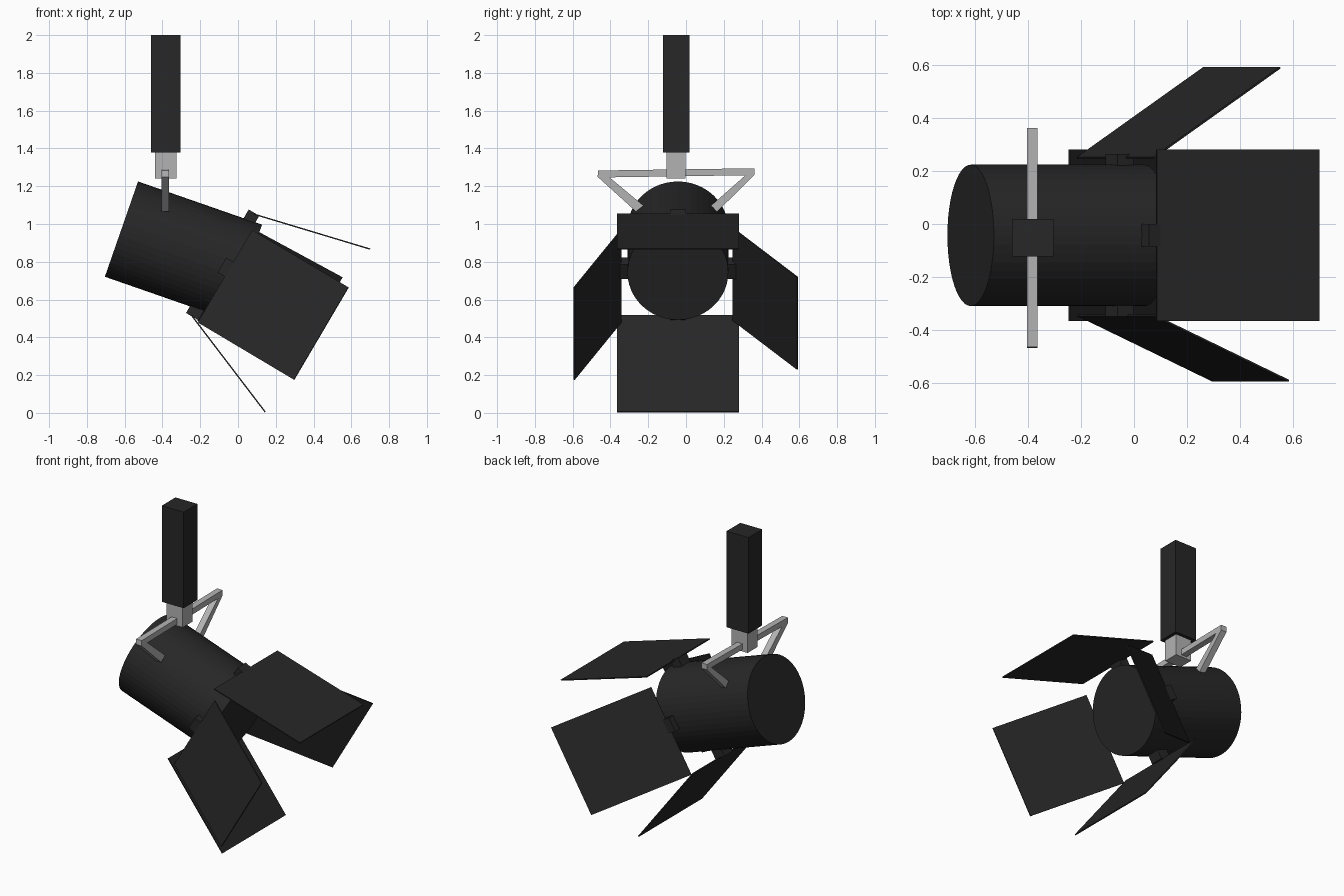
import bpy, bmesh
from math import sin, cos, radians
from mathutils import Vector, Matrix

if "Cube" in bpy.data.objects:
    bpy.data.objects.remove(bpy.data.objects["Cube"])

YC = -0.043                      # centre plane of the lamp
CAN_TILT, DOOR_TILT = radians(19.2), radians(30.5)


def material(name, c):
    m = bpy.data.materials.new(name)
    m.diffuse_color = (c, c, c, 1)
    m.use_nodes = True
    m.node_tree.nodes["Principled BSDF"].inputs["Base Color"].default_value = m.diffuse_color
    return m


BLACK = material("black_metal", 0.02)
GREY = material("grey_metal", 0.45)


def finish(name, bm, mat):
    bmesh.ops.recalc_face_normals(bm, faces=bm.faces)
    me = bpy.data.meshes.new(name)
    bm.to_mesh(me)
    bm.free()
    me.materials.append(mat)
    ob = bpy.data.objects.new(name, me)
    bpy.context.collection.objects.link(ob)
    return ob


def box(name, centre, size, mat, u=(1, 0, 0), v=(0, 1, 0)):
    """Box with its length along u, width along v, thickness along u x v."""
    u, v = Vector(u).normalized(), Vector(v).normalized()
    rot = Matrix((u, v, u.cross(v))).transposed().to_4x4()
    bm = bmesh.new()
    bmesh.ops.create_cube(bm, size=1, matrix=Matrix.Translation(centre) @ rot @ Matrix.Diagonal((*size, 1)))
    return finish(name, bm, mat)


def flap(name, hinge, direction, across, width):
    """Thin door leaf running from its hinge edge along direction."""
    length = 0.642
    d = Vector(direction).normalized()
    return box(name, Vector(hinge) + d * length / 2, (length, width, 0.007), BLACK, d, across)


# Lamp can
bm = bmesh.new()
axis = Vector((cos(CAN_TILT), 0, -sin(CAN_TILT)))
rear, length = Vector((-0.617, YC, 0.973)), 0.695
bmesh.ops.create_cone(bm, cap_ends=True, segments=48, radius1=0.267, radius2=0.267, depth=length,
                      matrix=Matrix.Translation(rear + axis * length / 2)
                      @ Matrix.Rotation(CAN_TILT + radians(90), 4, 'Y'))
finish("lamp_can", bm, BLACK)

# Hanging post and its clamp block
box("hanging_post", (-0.382, -0.052, 1.689), (0.157, 0.14, 0.622), BLACK)
box("clamp_block", (-0.382, -0.052, 1.31), (0.115, 0.1, 0.14), GREY)

# Bent yoke: side profile extruded in x
outline = [(-.265, 1.066), (-.468, 1.25), (-.465, 1.283), (.362, 1.295), (.362, 1.26),
           (.165, 1.065), (.13, 1.095), (.315, 1.258), (-.405, 1.247), (-.225, 1.097)]
bm = bmesh.new()
face = bm.faces.new([bm.verts.new((-0.404, y, z)) for y, z in outline])
ext = bmesh.ops.extrude_face_region(bm, geom=[face])
bmesh.ops.translate(bm, vec=(0.04, 0, 0), verts=[g for g in ext["geom"] if isinstance(g, bmesh.types.BMVert)])
finish("yoke", bm, GREY)

# Barn doors, square to the tilted door frame
fwd = Vector((cos(DOOR_TILT), 0, -sin(DOOR_TILT)))
up = Vector((sin(DOOR_TILT), 0, cos(DOOR_TILT)))
side = Vector((0, 1, 0))
flap("top_flap", (0.085, YC, 1.052), (0.615, 0, -0.185), side, 0.647)
flap("bottom_flap", (-0.245, YC, 0.515), (0.385, 0, -0.505), side, 0.647)
flap("front_flap", (-0.068, -0.345, 0.723), (0.509, -0.247, -0.303), up, 0.568)
flap("back_flap", (-0.07, 0.25, 0.733), (0.48, 0.342, -0.26), up, 0.568)

# Hinge blocks
box("top_hinge", (0.067, YC, 1.03), (0.065, 0.085, 0.07), BLACK, fwd, side)
box("bottom_hinge", (-0.225, YC, 0.54), (0.075, 0.085, 0.07), BLACK, fwd, side)
for name, y in (("front_hinge", -0.32), ("back_hinge", 0.234)):
    box(name, (-0.055, y, 0.765), (0.07, 0.09, 0.06), BLACK, fwd, up)
